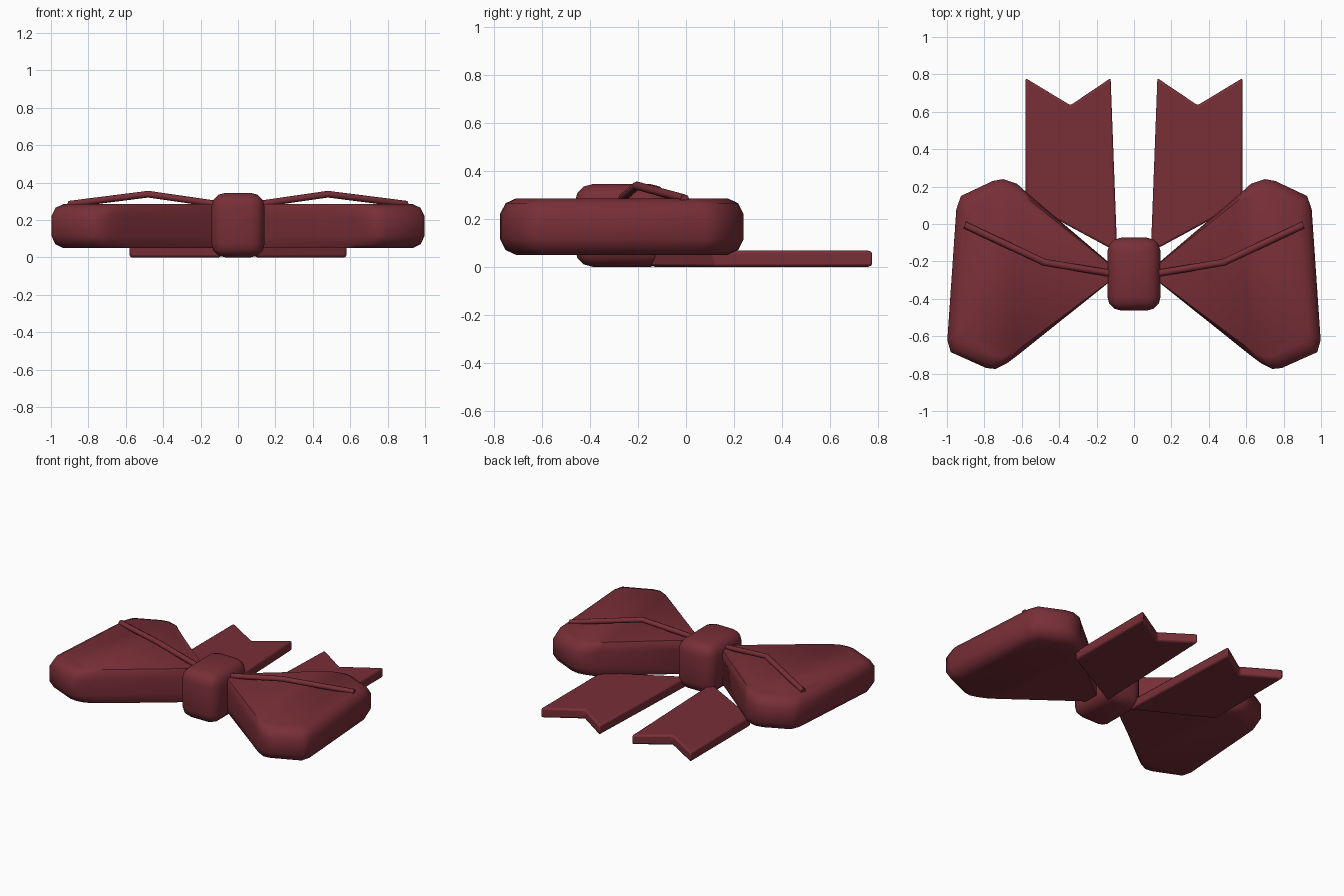
import bpy, bmesh, math

if "Cube" in bpy.data.objects:
    bpy.data.objects.remove(bpy.data.objects["Cube"])

red = bpy.data.materials.new("dark red")
red.diffuse_color = (0.188, 0.028, 0.038, 1)
red.use_nodes = True
red.node_tree.nodes["Principled BSDF"].inputs["Base Color"].default_value = red.diffuse_color


def finish(name, bm, angle):
    bmesh.ops.recalc_face_normals(bm, faces=bm.faces)
    me = bpy.data.meshes.new(name)
    bm.to_mesh(me)
    bm.free()
    ob = bpy.data.objects.new(name, me)
    bpy.context.collection.objects.link(ob)
    me.materials.append(red)
    bpy.ops.object.select_all(action='DESELECT')
    ob.select_set(True)
    bpy.context.view_layer.objects.active = ob
    bpy.ops.object.shade_smooth_by_angle(angle=math.radians(angle))
    return ob


def stack(name, rings, angle):
    """Skin a stack of equal-length point rings and cap both ends."""
    bm = bmesh.new()
    vs = [[bm.verts.new(p) for p in ring] for ring in rings]
    n = len(vs[0])
    for a, b in zip(vs, vs[1:]):
        for i in range(n):
            j = (i + 1) % n
            bm.faces.new((a[i], a[j], b[j], b[i]))
    bm.faces.new(vs[0][::-1])
    bm.faces.new(vs[-1])
    return finish(name, bm, angle)


# Half outlines seen from above
LOOP = [(0.10, -0.235), (0.57, 0.165), (0.625, 0.215), (0.70, 0.24), (0.755, 0.23),
        (0.925, 0.15), (0.95, 0.08), (0.998, -0.62), (0.98, -0.685),
        (0.79, -0.77), (0.74, -0.775), (0.68, -0.745), (0.62, -0.70), (0.10, -0.285)]
# Rounded rim: (height, spread)
RIM = [(0.05, 0.87), (0.07, 0.955), (0.115, 1), (0.22, 1), (0.265, 0.955), (0.285, 0.87)]
TAIL = [(0.09, -0.15), (0.125, 0.78), (0.34, 0.635), (0.58, 0.78), (0.58, 0.115)]
RIDGE = [(0.10, -0.268, 0.283), (0.48, -0.205, 0.338), (0.905, -0.005, 0.284)]

for side, s in (("left", -1), ("right", 1)):
    # Puffy bow loop
    rings = [[(s * (0.1 + (x - 0.1) * (0.45 + 0.55 * k)), -0.265 + (y + 0.265) * k, z)
              for x, y in LOOP] for z, k in RIM]
    stack(side + "_loop", rings, 50)

    # Flat notched ribbon tail
    tail = stack(side + "_tail", [[(s * x, y, z) for x, y in TAIL] for z in (0, 0.068)], 30)
    bev = tail.modifiers.new("soft edge", 'BEVEL')
    bev.width, bev.segments = 0.012, 2

    # Raised crease over the loop: square-ish tube along a bent path
    rings = []
    for x, y, z in RIDGE:
        ring = []
        for i in range(8):
            a = math.tau * i / 8
            ring.append((s * (x - 0.006 * math.cos(a)), y + 0.018 * math.cos(a),
                         z + 0.018 * math.sin(a)))
        rings.append(ring)
    stack(side + "_crease", rings, 50)

# Centre knot
bm = bmesh.new()
bmesh.ops.create_cube(bm, size=1)
for v in bm.verts:
    v.co = (v.co.x * 0.285, v.co.y * 0.39 - 0.268, v.co.z * 0.345 + 0.1725)
bmesh.ops.bevel(bm, geom=bm.edges[:], offset=0.075, segments=3, profile=0.5, affect='EDGES')
finish("knot", bm, 50)
